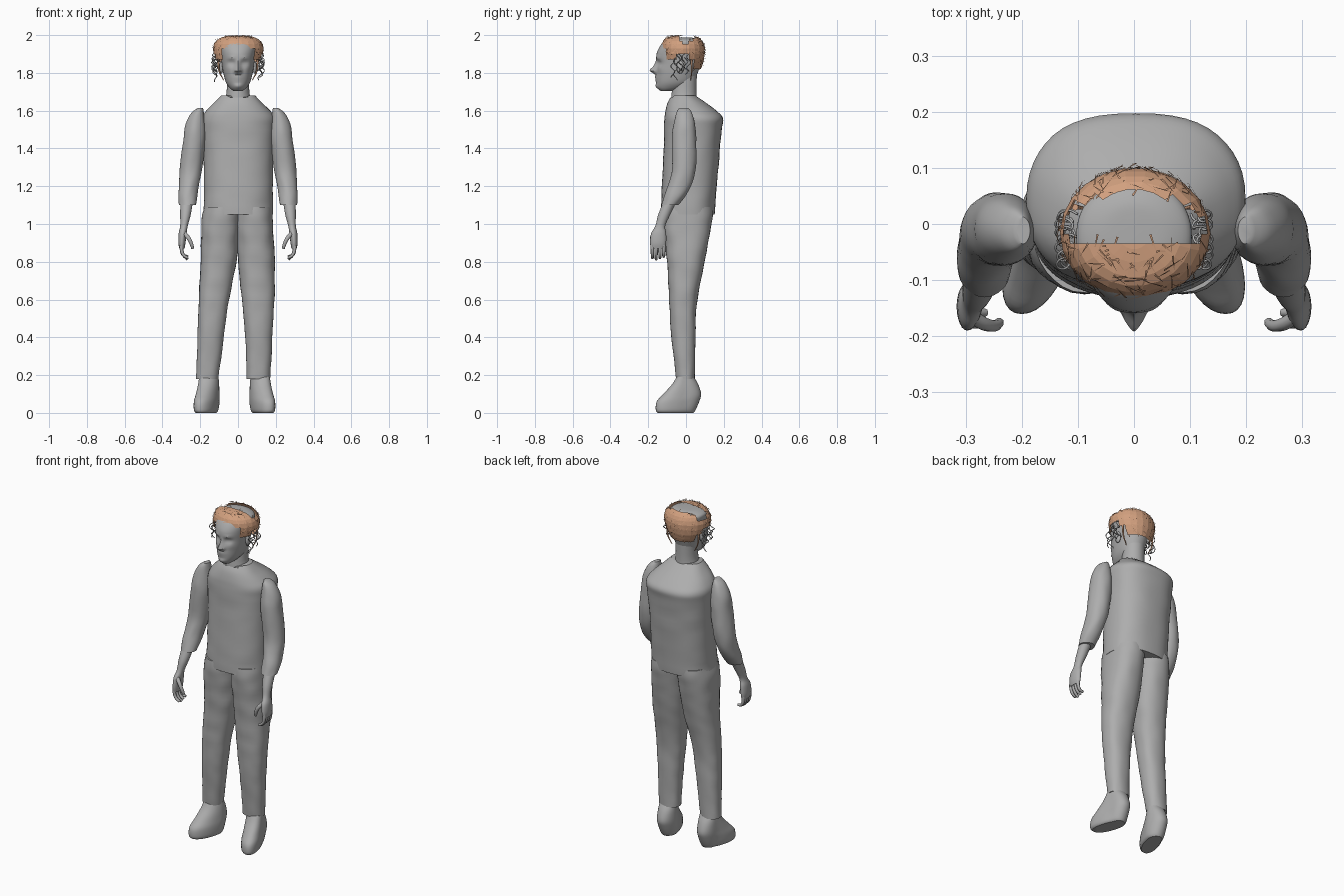
import bpy, bmesh, math, random
from mathutils import Vector, noise

cube = bpy.data.objects.get("Cube")
if cube:
    bpy.data.objects.remove(cube)
random.seed(4)


def material(name, rgb):
    m = bpy.data.materials.new(name)
    m.use_nodes = True
    m.diffuse_color = (*rgb, 1)
    m.node_tree.nodes["Principled BSDF"].inputs["Base Color"].default_value = (*rgb, 1)
    return m


GREY = material("plain grey", (0.42, 0.42, 0.42))
ORANGE = material("orange brown hair", (0.64, 0.35, 0.21))
smooth_parts = []


def add_mesh(name, bm, mat, smooth=True):
    bmesh.ops.recalc_face_normals(bm, faces=bm.faces)
    mesh = bpy.data.meshes.new(name)
    bm.to_mesh(mesh)
    bm.free()
    mesh.materials.append(mat)
    obj = bpy.data.objects.new(name, mesh)
    bpy.context.collection.objects.link(obj)
    if smooth:
        smooth_parts.append(obj)
    return obj


def resample(rows, steps):
    """Catmull-Rom interpolation between the given cross-sections."""
    out = []
    for i in range(len(rows) - 1):
        a, b, c, d = (rows[max(0, min(len(rows) - 1, i + k))] for k in (-1, 0, 1, 2))
        for s in range(steps):
            t = s / steps
            out.append([q + t / 2 * (r - p + t * (2*p - 5*q + 4*r - u + t * (3*(q - r) + u - p)))
                        for p, q, r, u in zip(a, b, c, d)])
    return out + [list(rows[-1])]


def loft(rows, seg=32, steps=4, power=2.0, side=1, wrinkle=0.0):
    """Rows are z, x low, x high, y low, y high."""
    bm = bmesh.new()
    rings = []
    for z, x0, x1, y0, y1 in resample(rows, steps):
        ring = []
        for i in range(seg):
            a = math.tau * i / seg
            c, s = math.cos(a), math.sin(a)
            ex = math.copysign(abs(c) ** (2 / power), c)
            ey = math.copysign(abs(s) ** (2 / power), s)
            w = 1
            if wrinkle:
                w += wrinkle * noise.noise(Vector((c * 1.5, s * 1.5, z * 14)))
            ring.append(bm.verts.new((side * ((x0 + x1) / 2 + ex * w * (x1 - x0) / 2),
                                      (y0 + y1) / 2 + ey * w * (y1 - y0) / 2, z)))
        rings.append(ring)
    for lo, hi in zip(rings, rings[1:]):
        for i in range(seg):
            j = (i + 1) % seg
            bm.faces.new((lo[i], lo[j], hi[j], hi[i]))
    bm.faces.new(rings[0][::-1])
    bm.faces.new(rings[-1])
    return bm


def tube(name, points, radius, mat, tip=1.0):
    curve = bpy.data.curves.new(name, "CURVE")
    curve.dimensions = "3D"
    curve.bevel_depth = radius
    curve.bevel_resolution = 2
    curve.resolution_u = 5
    curve.use_fill_caps = True
    sp = curve.splines.new("BEZIER")
    sp.bezier_points.add(len(points) - 1)
    for i, (bp, p) in enumerate(zip(sp.bezier_points, points)):
        bp.co = p
        bp.handle_left_type = bp.handle_right_type = "AUTO"
        bp.radius = 1 + (tip - 1) * i / (len(points) - 1)
    curve.materials.append(mat)
    obj = bpy.data.objects.new(name, curve)
    bpy.context.collection.objects.link(obj)


# Shirt body with a notched collar
bm = loft([(1.05, -.185, .185, -.13, .15), (1.15, -.18, .185, -.13, .16),
           (1.35, -.183, .187, -.12, .175), (1.5, -.19, .195, -.115, .19),
           (1.56, -.192, .197, -.113, .195), (1.6, -.17, .17, -.108, .16),
           (1.645, -.125, .125, -.095, .1), (1.68, -.09, .09, -.075, .05)],
          seg=48, steps=5, power=2.4, wrinkle=0.02)
for v in bm.verts:
    if v.co.z > 1.675 and v.co.y < -0.03:
        v.co.z -= 0.03 * max(0, 1 - abs(v.co.x) / 0.06)
add_mesh("shirt_body", bm, GREY)

# Neck
add_mesh("neck", loft([(1.64, -.075, .075, -.08, .06), (1.7, -.06, .06, -.075, .056),
                       (1.82, -.06, .06, -.06, .058)]), GREY)

# Head, with the face shaped by soft bumps: x, z, width, height, depth
bm = loft([(1.705, -.025, .025, -.135, -.07), (1.72, -.044, .044, -.15, -.01),
           (1.75, -.064, .064, -.157, .04), (1.8, -.078, .078, -.156, .062),
           (1.85, -.086, .086, -.154, .078), (1.9, -.092, .092, -.156, .086),
           (1.945, -.102, .102, -.135, .085), (1.97, -.098, .098, -.11, .07),
           (1.985, -.06, .06, -.075, .04), (1.988, -.01, .01, -.03, .01)],
          seg=72, steps=5, power=2.1)
bumps = [(0, 1.813, .014, .017, -.036), (0, 1.842, .01, .022, -.013),
         (0, 1.778, .024, .006, -.008), (0, 1.763, .02, .006, -.007),
         (0, 1.73, .022, .012, -.008)]
for s in (-1, 1):
    bumps += [(s * .034, 1.852, .018, .012, .014), (s * .034, 1.851, .011, .006, -.006),
              (s * .034, 1.878, .022, .007, -.005), (s * .016, 1.808, .008, .008, -.01),
              (s * .05, 1.82, .018, .018, -.004)]
for v in bm.verts:
    if v.co.y < -0.05:
        x, z = v.co.x, v.co.z
        v.co.y += sum(d * math.exp(-((x - bx) / w) ** 2 - ((z - bz) / h) ** 2)
                      for bx, bz, w, h, d in bumps)
add_mesh("head", bm, GREY)

# Hair shell with an open crown and a raised fringe
shell = [(1.82, -.09, .09, -.11, .08), (1.87, -.122, .122, -.13, .096),
         (1.93, -.132, .136, -.133, .1), (1.97, -.116, .12, -.122, .086),
         (1.99, -.085, .085, -.095, .062), (1.998, -.03, .03, -.045, .02)]
bm = loft(shell, seg=22, steps=2)
bmesh.ops.bisect_plane(bm, geom=bm.verts[:] + bm.edges[:] + bm.faces[:],
                       plane_co=(0, -.035, 0), plane_no=(0, 1, 0))


def bald(face):
    x, y, z = face.calc_center_median()
    if z > 1.95 and y > -.035 and (x / .125) ** 2 + (y / .058) ** 2 < 1:
        return True
    if y < -.045:
        return z < (1.935 if abs(x) < .085 else 1.87)
    return z < (1.9 if y < .03 else 1.83)


bmesh.ops.delete(bm, geom=[f for f in bm.faces if bald(f)], context="FACES")
spots = [(f.calc_center_median(), f.calc_center_median() - Vector((0, -.015, 1.9)),
          f.calc_area()) for f in bm.faces]
add_mesh("hair", bm, ORANGE, smooth=False)

# Loose thin hair blades lying over the shell
bm = bmesh.new()
for centre, out, area in random.choices(spots, weights=[s[2] for s in spots], k=260):
    out = out.normalized()
    spin = Vector([random.uniform(-1, 1) for _ in range(3)])
    along = out.cross(spin).normalized()
    across = out.cross(along) * 0.002
    mid = centre + out * 0.003 + along.cross(out) * random.uniform(-.012, .012)
    reach = along * random.uniform(.012, .026)
    tip = mid + reach + out * random.uniform(-.004, .005)
    pts = [mid - reach - across, mid - reach + across, tip]
    bm.faces.new([bm.verts.new((p.x, p.y, min(p.z, 2.0))) for p in pts])
add_mesh("hair_blades", bm, ORANGE, smooth=False)

# Curly side locks and a few coloured ones near the nape
for s in (-1, 1):
    for n in range(7):
        y, top = -.07 + n * .014, random.uniform(1.87, 1.92)
        drop, turn = random.uniform(.07, .13), random.uniform(0, 6)
        pts = [(s * (.112 + .012 * math.sin(turn + k) + .016 * math.sin(k * math.pi / 11)),
                y + .01 * math.cos(turn + k), top - drop * k / 11) for k in range(12)]
        tube("side_curl", pts, 0.0022, GREY)
    tube("nape_lock", [(s * .105, .03, 1.87), (s * .1, .03, 1.81), (s * .075, .025, 1.76)],
         0.006, ORANGE, 0.3)

for side, label in ((1, "left"), (-1, "right")):
    # Ear
    bm = bmesh.new()
    bmesh.ops.create_uvsphere(bm, u_segments=16, v_segments=10, radius=1)
    bmesh.ops.scale(bm, vec=(.011, .02, .034), verts=bm.verts)
    bmesh.ops.translate(bm, vec=(side * .088, -.03, 1.83), verts=bm.verts)
    add_mesh(label + "_ear", bm, GREY)

    # Sleeve
    add_mesh(label + "_sleeve", loft(
        [(1.615, .185, .21, -.035, .012), (1.59, .18, .245, -.05, .03),
         (1.53, .173, .277, -.063, .047), (1.45, .172, .29, -.075, .055),
         (1.3, .188, .308, -.073, .052), (1.22, .205, .312, -.09, .035),
         (1.15, .215, .316, -.115, 0), (1.1, .222, .312, -.13, -.04)],
        side=side, wrinkle=0.05), GREY)

    # Forearm and palm
    add_mesh(label + "_forearm", loft(
        [(1.14, .235, .305, -.11, -.04), (1.05, .25, .306, -.147, -.083),
         (.99, .266, .306, -.162, -.11), (.95, .272, .314, -.185, -.105),
         (.9, .278, .316, -.19, -.105), (.87, .283, .31, -.185, -.11)],
        seg=24, side=side), GREY)

    # Fingers and thumb
    for n in range(4):
        y = -.178 + n * .02
        low = .812 + .008 * abs(n - 1)
        tube(label + "_finger", [(side * .298, y, .9), (side * .299, y, .865),
                                 (side * .288, y, .835), (side * .265, y, low)],
             0.0105, GREY, 0.7)
    tube(label + "_thumb", [(side * .29, -.165, .955), (side * .262, -.18, .925),
                            (side * .245, -.18, .89), (side * .24, -.175, .87)],
         0.013, GREY, 0.65)

    # Shoe, toes turned outward
    bm = loft([(0, -.045, .045, -.15, .04), (.015, -.055, .055, -.16, .05),
               (.06, -.058, .058, -.155, .07), (.1, -.056, .056, -.12, .08),
               (.15, -.053, .053, -.075, .065), (.19, -.05, .05, -.05, .042)], power=2.2)
    for v in bm.verts:
        v.co.x += side * (.3 * max(0, -v.co.y)) + (.115 if side > 0 else -.152)
    add_mesh(label + "_shoe", bm, GREY)

# Trouser legs, set at slightly different stances
depth = [(1.09, -.12, .14), (1, -.12, .135), (.8, -.1, .1), (.6, -.09, .06),
         (.4, -.077, .05), (.18, -.052, .046)]
stances = {"left_trouser": [(-.01, .18), (-.01, .186), (0, .195), (.02, .192),
                            (.038, .182), (.046, .17)],
           "right_trouser": [(-.18, .01), (-.193, .01), (-.198, -.008), (-.208, -.048),
                             (-.215, -.075), (-.222, -.105)]}
for name, widths in stances.items():
    rows = [(d[0], *w, *d[1:]) for d, w in zip(depth, widths)]
    add_mesh(name, loft(rows, steps=8, power=2.3, wrinkle=0.04), GREY)

# Smooth shading with crisp hems
bpy.ops.object.select_all(action="DESELECT")
for obj in smooth_parts:
    obj.select_set(True)
bpy.context.view_layer.objects.active = smooth_parts[0]
bpy.ops.object.shade_smooth_by_angle(angle=math.radians(40))
